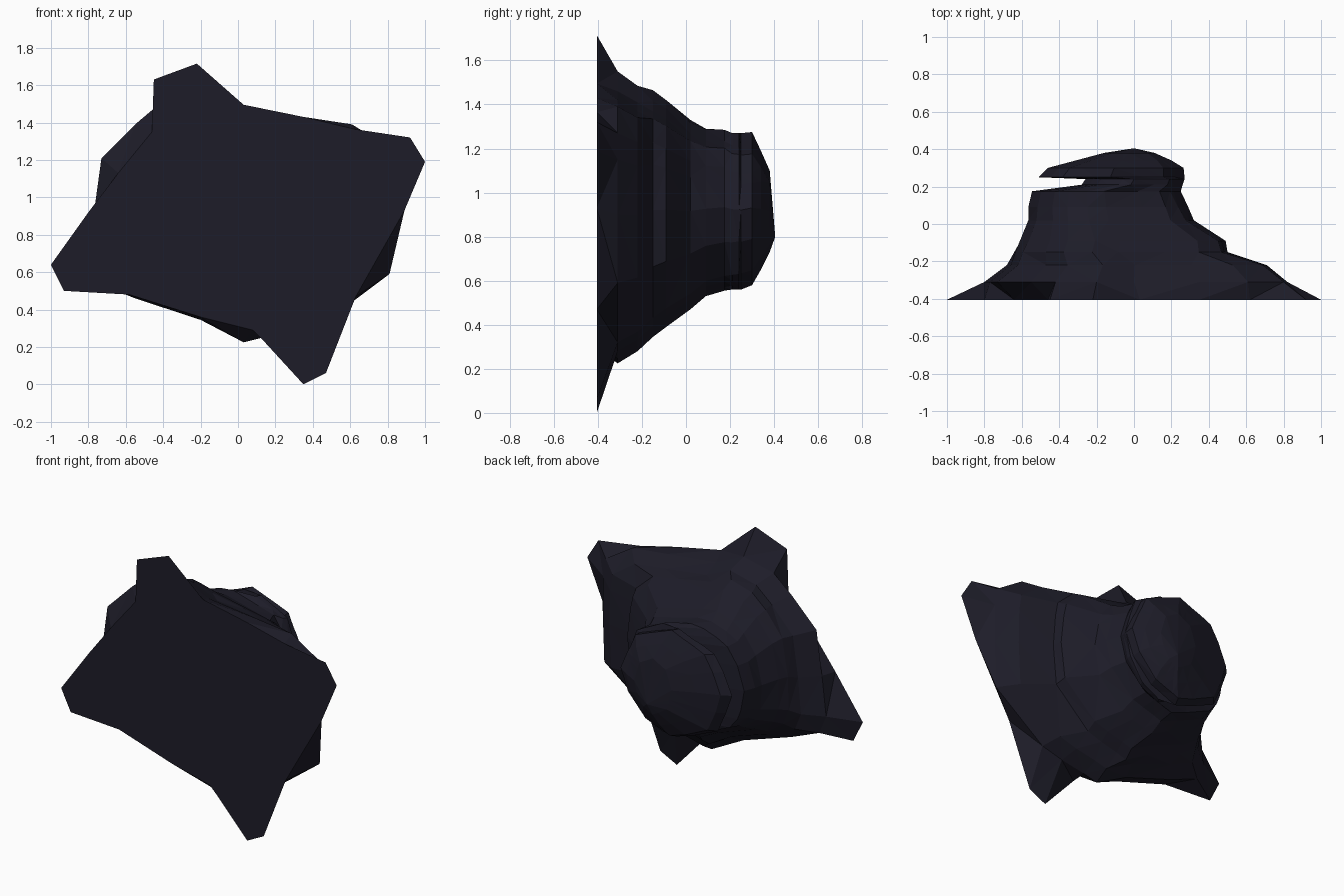
import bpy, bmesh, math, random

if "Cube" in bpy.data.objects:
    bpy.data.objects.remove(bpy.data.objects["Cube"])
random.seed(4)

# Flat front outline (x, z) with four spiky corners
BASE = [(1.0, 1.19), (.92, 1.32), (.62, 1.365), (.35, 1.43), (.03, 1.495),
        (-.22, 1.715), (-.45, 1.63), (-.46, 1.35), (-.64, 1.13), (-.80, .92),
        (-1.0, .64), (-.93, .50), (-.58, .48), (-.20, .36), (.08, .29),
        (.13, .24), (.35, 0), (.47, .06), (.63, .47), (.89, .93)]
# Outline just behind it, bulging between the corners
SHOULDER = [(.82, 1.15), (.80, 1.27), (.61, 1.39), (.35, 1.42), (.0, 1.46),
            (-.20, 1.55), (-.42, 1.50), (-.55, 1.39), (-.73, 1.21), (-.77, .92),
            (-.80, .66), (-.75, .54), (-.55, .46), (-.20, .345), (.03, .225),
            (.13, .25), (.30, .28), (.45, .32), (.81, .59), (.82, .90)]
# Further rings: y, left, right, bottom, top, roundness
RINGS = [(-.22, -.68, .71, .28, 1.485, .05),
         (-.15, -.64, .50, .345, 1.465, .2),
         (-.09, -.61, .49, .39, 1.42, .3),
         (.02, -.565, .32, .47, 1.33, .45),
         (.09, -.565, .29, .53, 1.29, .6),
         (.175, -.545, .25, .555, 1.285, .7),
         (.21, -.28, .26, .56, 1.27, .85),     # groove under the cap
         (.24, -.26, .27, .56, 1.27, .95),
         (.25, -.51, .27, .56, 1.27, 1),       # faceted cap
         (.30, -.46, .265, .58, 1.275, 1),
         (.34, -.31, .20, .65, 1.19, 1),
         (.38, -.16, .11, .73, 1.10, 1)]


def fit(points, x0, x1, z0, z1):
    """Stretch an outline to exact extents."""
    xs, zs = zip(*points)
    sx = (x1 - x0) / (max(xs) - min(xs))
    sz = (z1 - z0) / (max(zs) - min(zs))
    return [(x0 + (x - min(xs)) * sx, z0 + (z - min(zs)) * sz) for x, z in points]


def section(x0, x1, z0, z1, roundness):
    """Blend the shoulder outline towards an octagon."""
    out = []
    step = math.pi / 4
    for x, z in fit(SHOULDER, -1, 1, -1, 1):
        a = math.atan2(z, x)
        r = math.cos(step / 2) / math.cos(a % step - step / 2)
        r *= random.uniform(.985, 1.0)
        out.append((x + (r * math.cos(a) - x) * roundness,
                    z + (r * math.sin(a) - z) * roundness))
    return fit(out, x0, x1, z0, z1)


# Rock body: loft the rings from front plate to cap
bm = bmesh.new()
loops = [(-.405, BASE), (-.31, SHOULDER)] + [(r[0], section(*r[1:])) for r in RINGS]
rings = [[bm.verts.new((x, y, z)) for x, z in pts] for y, pts in loops]
n = len(BASE)
bm.faces.new(rings[0])
for a, b in zip(rings, rings[1:]):
    for i in range(n):
        j = (i + 1) % n
        bm.faces.new((a[i], a[j], b[j], b[i]))

# Blunt tip of the cap
tip = bm.verts.new((0, .405, .80))
for i in range(n):
    bm.faces.new((rings[-1][i], rings[-1][(i + 1) % n], tip))

bmesh.ops.triangulate(bm, faces=bm.faces[:])
bmesh.ops.recalc_face_normals(bm, faces=bm.faces[:])
mesh = bpy.data.meshes.new("rock")
bm.to_mesh(mesh)
bm.free()
rock = bpy.data.objects.new("rock", mesh)
bpy.context.collection.objects.link(rock)

# Dark slate colour
slate = bpy.data.materials.new("dark_slate")
slate.diffuse_color = (.0125, .0118, .0215, 1)
slate.use_nodes = True
slate.node_tree.nodes["Principled BSDF"].inputs["Base Color"].default_value = slate.diffuse_color
mesh.materials.append(slate)
